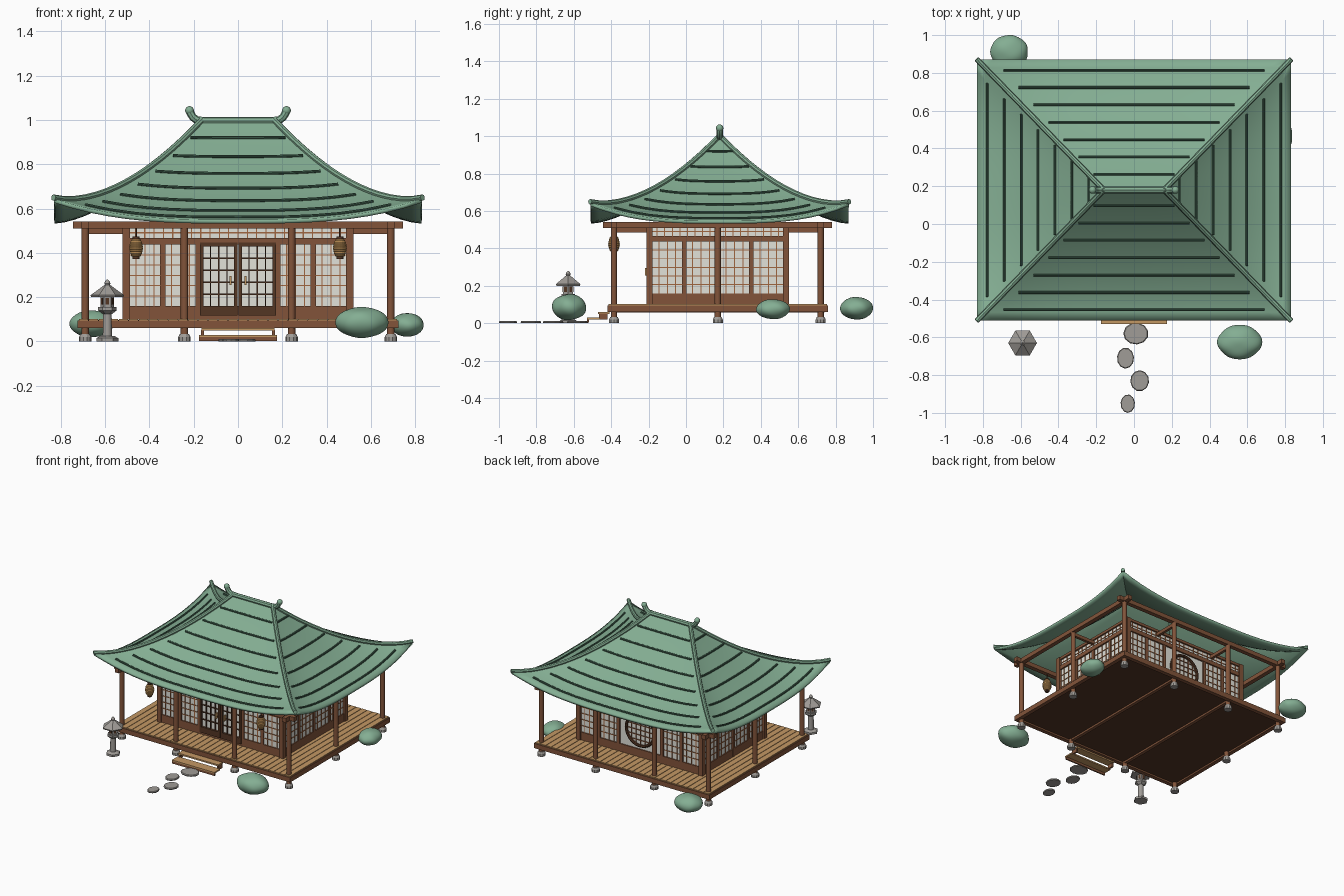
import bpy, bmesh, math, random
from mathutils import Vector, Matrix

if "Cube" in bpy.data.objects:
    bpy.data.objects.remove(bpy.data.objects["Cube"])

random.seed(4)
CY = 0.17  # building centre in y


def material(name, r, g, b):
    m = bpy.data.materials.new(name)
    lin = [((c / 255 + 0.055) / 1.055) ** 2.4 for c in (r, g, b)]
    m.diffuse_color = (*lin, 1)
    m.use_nodes = True
    m.node_tree.nodes["Principled BSDF"].inputs["Base Color"].default_value = m.diffuse_color
    return m


GREEN = material("sage green", 132, 174, 147)
DARK_GREEN = material("dark green", 66, 98, 80)
BROWN = material("brown wood", 130, 84, 58)
LATTICE = material("light brown wood", 160, 102, 64)
DARK = material("dark wood", 84, 54, 36)
TAN = material("tan planks", 196, 152, 100)
PAPER = material("paper white", 226, 226, 218)
STONE = material("grey stone", 160, 156, 151)
AMBER = material("amber paper", 218, 166, 100)


def finish(bm, name, mat, smooth=False):
    me = bpy.data.meshes.new(name)
    bm.to_mesh(me)
    bm.free()
    me.materials.append(mat)
    ob = bpy.data.objects.new(name, me)
    bpy.context.collection.objects.link(ob)
    if smooth:
        smooth_by_angle(ob)
    return ob


def smooth_by_angle(ob):
    bpy.ops.object.select_all(action='DESELECT')
    ob.select_set(True)
    bpy.context.view_layer.objects.active = ob
    bpy.ops.object.shade_smooth_by_angle(angle=math.radians(35))


batches = {}


def box(name, mat, x0, x1, y0, y1, z0, z1):
    """Add a box to the named part."""
    bm = batches.setdefault(name, (bmesh.new(), mat))[0]
    mid = Vector((x0 + x1, y0 + y1, z0 + z1)) / 2
    size = (abs(x1 - x0), abs(y1 - y0), abs(z1 - z0), 1)
    bmesh.ops.create_cube(bm, size=1, matrix=Matrix.Translation(mid) @ Matrix.Diagonal(size))


def lathe(name, mat, profile, n, loc, smooth=True, sx=1, sy=1, turn=0):
    """Turn (radius, z) points around z, capped at both ends."""
    bm = bmesh.new()
    rings = []
    for r, z in profile:
        angles = [turn + 2 * math.pi * i / n for i in range(n)]
        rings.append([bm.verts.new((loc[0] + r * sx * math.cos(a), loc[1] + r * sy * math.sin(a),
                                    loc[2] + z)) for a in angles])
    for a, b in zip(rings, rings[1:]):
        for i in range(n):
            bm.faces.new((a[i], a[(i + 1) % n], b[(i + 1) % n], b[i]))
    bm.faces.new(rings[0][::-1])
    bm.faces.new(rings[-1])
    return finish(bm, name, mat, smooth)


def tubes(name, mat, paths, radius):
    cu = bpy.data.curves.new(name, 'CURVE')
    cu.dimensions = '3D'
    cu.bevel_depth, cu.bevel_resolution, cu.use_fill_caps = radius, 2, True
    for path in paths:
        sp = cu.splines.new('POLY')
        sp.points.add(len(path) - 1)
        for p, co in zip(sp.points, path):
            p.co = (*co, 1)
    cu.materials.append(mat)
    ob = bpy.data.objects.new(name, cu)
    bpy.context.collection.objects.link(ob)
    bpy.ops.object.select_all(action='DESELECT')
    ob.select_set(True)
    bpy.context.view_layer.objects.active = ob
    bpy.ops.object.convert(target='MESH')
    smooth_by_angle(bpy.context.object)


# Curved hip roof: t runs from ridge to eave, s across each slope
def roof_point(side, t, s, up=0):
    sign = 1 if side % 2 else -1
    lx, ly = 0.16 + 0.67 * t, 0.69 * t
    x, y = (s * lx, sign * ly) if side < 2 else (sign * lx, s * ly)
    z = 0.55 + 0.45 * max(0, 1 - t) ** 1.6 + 0.095 * t ** 2 * abs(s) ** 3
    return Vector((x, y + 0.18, z + up))


bm = bmesh.new()
NT, NS = 16, 20
for side in range(4):
    g = [[bm.verts.new(roof_point(side, i / NT, 2 * j / NS - 1)) for j in range(NS + 1)]
         for i in range(NT + 1)]
    for i in range(NT):
        for j in range(NS):
            bm.faces.new((g[i][j], g[i][j + 1], g[i + 1][j + 1], g[i + 1][j]))
bmesh.ops.remove_doubles(bm, verts=bm.verts, dist=1e-5)
bmesh.ops.dissolve_degenerate(bm, edges=bm.edges, dist=1e-5)
for f in bm.faces:
    f.normal_update()
    if f.normal.z < 0:
        f.normal_flip()
roof = finish(bm, "roof", GREEN, True)
sol = roof.modifiers.new("thickness", 'SOLIDIFY')
sol.thickness, sol.offset = 0.018, -1

# Roof courses, hip ridges and top ridge with upturned ends
tubes("roof_courses", DARK_GREEN,
      [[roof_point(k, 0.12 + 0.1333 * i, 0.89 * j / 6, 0.003) for j in range(-6, 7)]
       for k in range(4) for i in range(7)], 0.007)
tubes("hip_ridges", GREEN, [[roof_point(k, i / 14 * 1.005, s, 0.004) for i in range(15)]
                            for k in (0, 1) for s in (-1, 1)], 0.014)
horn = [(0.16, 0.996), (0.185, 0.999), (0.203, 1.012), (0.214, 1.03), (0.219, 1.044)]
tubes("top_ridge", GREEN, [[(-x, 0.18, z) for x, z in horn[::-1]] + [(x, 0.18, z) for x, z in horn]], 0.018)
for s in (-1, 1):
    ball = [(0.02 * math.cos(a), 0.02 * math.sin(a)) for a in [math.pi * (i / 8 - 0.5) for i in range(9)]]
    lathe("ridge_end", GREEN, ball, 12, (s * 0.219, 0.18, 1.043))

# Veranda: underfloor, planks, rim and joists
box("underfloor", DARK, -0.71, 0.71, -0.41, 0.75, 0.072, 0.096)
for i in range(32):
    x = -0.72 + 0.045 * i
    box("deck_planks", TAN, x + 0.002, x + 0.043, -0.415, 0.755, 0.094, 0.102)
for y in (-0.405, 0.745):
    box("deck_rim", BROWN, -0.725, 0.725, y - 0.015, y + 0.015, 0.06, 0.095)
for x in (-0.71, 0.71):
    box("deck_rim", BROWN, x - 0.015, x + 0.015, -0.41, 0.75, 0.06, 0.095)
for x in (-0.24, 0.24):
    box("joists", BROWN, x - 0.012, x + 0.012, -0.4, 0.74, 0.058, 0.075)

# Posts on stone feet, top beams, ties to the wall
post_spots = [(x, y) for y in (-0.385, 0.72) for x in (-0.69, -0.242, 0.242, 0.69)]
for x, y in post_spots + [(-0.69, CY), (0.69, CY)]:
    lathe("post", BROWN, [(0.017, 0.03), (0.017, 0.52)], 12, (x, y, 0))
    lathe("post_foot", STONE, [(0.028, 0), (0.028, 0.02), (0.021, 0.034)], 10, (x, y, 0), False)
for y in (-0.385, 0.72):
    box("top_beams", BROWN, -0.745, 0.745, y - 0.016, y + 0.016, 0.51, 0.542)
    for x in (-0.242, 0.242):
        box("tie_beams", BROWN, x - 0.01, x + 0.01, y, -0.2 if y < 0 else 0.54, 0.485, 0.51)
for x in (-0.69, 0.69):
    box("top_beams", BROWN, x - 0.016, x + 0.016, -0.445, 0.78, 0.51, 0.542)
    box("tie_beams", BROWN, x, math.copysign(0.5, x), CY - 0.01, CY + 0.01, 0.485, 0.51)

# Walls: paper core with timber and lattice plates on each face
HX, HY = 0.505, 0.365
box("paper_walls", PAPER, -HX, HX, CY - HY, CY + HY, 0.1, 0.53)


def plate(face, name, mat, u0, u1, z0, z1, d, d0=-0.004):
    """Box on a wall face: u along the wall, d outwards."""
    if face in "FB":
        s = -1 if face == "F" else 1
        box(name, mat, u0, u1, CY + s * (HY + d0), CY + s * (HY + d), z0, z1)
    else:
        s = -1 if face == "L" else 1
        box(name, mat, s * (HX + d0), s * (HX + d), CY + u0, CY + u1, z0, z1)


def lattice(face, name, mat, u0, u1, z0, z1, nu, nz, d, w=0.0025):
    for i in range(1, nu):
        u = u0 + (u1 - u0) * i / nu
        plate(face, name, mat, u - w, u + w, z0, z1, d)
    for i in range(1, nz):
        z = z0 + (z1 - z0) * i / nz
        plate(face, name, mat, u0, u1, z - w, z + w, d)


for face in "FBLR":
    h = HX if face in "FB" else HY
    edges = [-0.5, -0.34, -0.18, 0.18, 0.34, 0.5] if face in "FB" else [-0.36, -0.18, 0, 0.18, 0.36]
    plate(face, "wall_sill", BROWN, -h, h, 0.1, 0.16, 0.008)
    plate(face, "wall_lintel", BROWN, -h, h, 0.437, 0.467, 0.012)
    plate(face, "wall_plate", BROWN, -h, h, 0.515, 0.535, 0.012)
    lattice(face, "transom_lattice", LATTICE, -h, h, 0.467, 0.515, round(h * 48), 2, 0.004)
    for u in edges[1:-1]:
        plate(face, "panel_stiles", BROWN, u - 0.012, u + 0.012, 0.1, 0.437, 0.009)
    for a, b in zip(edges, edges[1:]):
        if b - a < 0.3:
            lattice(face, "shoji_lattice", LATTICE, a, b, 0.16, 0.437, 4, 6, 0.004)
for x in (-0.505, 0.505):
    for y in (CY - HY, CY + HY):
        box("corner_columns", BROWN, x - 0.017, x + 0.017, y - 0.017, y + 0.017, 0.1, 0.535)

# Front double doors with handles
for s in (-1, 1):
    a, b = sorted((s * 0.002, s * 0.172))
    for u0, u1, z0, z1 in ((a, a + 0.016, 0.117, 0.445), (b - 0.016, b, 0.117, 0.445),
                           (a, b, 0.117, 0.16), (a, b, 0.43, 0.447)):
        plate("F", "door_frames", DARK, u0, u1, z0, z1, 0.016)
    lattice("F", "door_lattice", DARK, a + 0.01, b - 0.01, 0.16, 0.43, 4, 5, 0.008, 0.003)
    plate("F", "door_handles", TAN, s * 0.034 - 0.004, s * 0.034 + 0.004, 0.255, 0.295, 0.025)

# Round window in the back wall
yb = CY + HY
ring = [(0.115 * math.cos(a), yb + 0.004, 0.3 + 0.115 * math.sin(a))
        for a in [2 * math.pi * i / 40 for i in range(41)]]
tubes("round_window_frame", DARK, [ring], 0.011)
for o in (-0.075, -0.0375, 0, 0.0375, 0.075):
    c = math.sqrt(0.112 ** 2 - o * o)
    plate("B", "round_window_lattice", BROWN, o - 0.003, o + 0.003, 0.3 - c, 0.3 + c, 0.005)
    plate("B", "round_window_lattice", BROWN, -c, c, 0.297 + o, 0.303 + o, 0.005)

# Front steps
box("step_treads", TAN, -0.165, 0.165, -0.47, -0.41, 0.05, 0.061)
box("step_treads", TAN, -0.175, 0.175, -0.53, -0.46, 0.02, 0.03)
box("step_front", BROWN, -0.175, 0.175, -0.528, -0.518, 0.003, 0.022)
for x in (-0.16, 0.16):
    box("step_sides", BROWN, x - 0.006, x + 0.006, -0.465, -0.42, 0.02, 0.052)

for name, (bm, mat) in batches.items():
    finish(bm, name, mat)

# Hanging paper lanterns
for x in (-0.46, 0.46):
    ribs = [(0.032 * math.sin(math.pi * (0.17 + 0.66 * i / 16)) ** 0.7 * (1 if i % 2 else 0.91), -0.04 + 0.005 * i)
            for i in range(17)]
    lathe("paper_lantern", AMBER, ribs, 16, (x, -0.385, 0.423), False)
    for z in (-0.05, 0.038):
        lathe("lantern_cap", DARK, [(0.016, z), (0.016, z + 0.012)], 12, (x, -0.385, 0.423))
    lathe("lantern_cord", DARK, [(0.003, 0.47), (0.003, 0.515)], 6, (x, -0.385, 0))

# Stone lantern
spot = (-0.59, -0.63, 0)
lathe("stone_lantern_base", STONE, [(0.05, 0), (0.05, 0.015), (0.032, 0.025)], 6, spot, False)
lathe("stone_lantern_shaft", STONE, [(0.021, 0.02), (0.019, 0.13)], 12, spot)
lathe("stone_lantern_table", STONE, [(0.022, 0.125), (0.042, 0.14), (0.042, 0.155)], 6, spot, False)
lathe("stone_lantern_box", STONE, [(0.031, 0.155), (0.031, 0.206)], 6, spot, False)
bm = bmesh.new()
for i in range(6):
    m = Matrix.Translation(spot) @ Matrix.Rotation(math.radians(30 + 60 * i), 4, 'Z')
    bmesh.ops.create_cube(bm, size=1, matrix=m @ Matrix.Translation((0.026, 0, 0.181)) @ Matrix.Diagonal((0.006, 0.016, 0.03, 1)))
finish(bm, "stone_lantern_windows", DARK)
lathe("stone_lantern_roof", STONE, [(0.072, 0.2), (0.076, 0.209), (0.04, 0.235), (0.012, 0.256)], 6, spot, False)
lathe("stone_lantern_finial", STONE, [(0.009, 0.25), (0.014, 0.262), (0.011, 0.27), (0.003, 0.28)], 10, spot)

# Stepping stones
for x, y, rx, ry in ((0.01, -0.58, 0.067, 0.058), (-0.045, -0.71, 0.045, 0.056),
                     (0.03, -0.83, 0.05, 0.056), (-0.033, -0.951, 0.038, 0.049)):
    lathe("stepping_stone", STONE, [(0.97, 0), (1, 0.007), (0.92, 0.012)], 11, (x, y, 0), False, rx, ry, random.random())

# Bushes
for x, y, z, rx, ry, rz in ((0.56, -0.625, 0.086, 0.118, 0.092, 0.069), (0.765, 0.465, 0.075, 0.075, 0.09, 0.053),
                            (-0.66, 0.912, 0.08, 0.1, 0.088, 0.06)):
    bm = bmesh.new()
    bmesh.ops.create_icosphere(bm, subdivisions=4, radius=1)
    for v in bm.verts:
        c = v.co.copy()
        k = 1 + 0.03 * math.sin(4 * c.x + 9 * x) * math.cos(5 * c.y + 2 * c.z)
        v.co = (x + rx * c.x * k, y + ry * c.y * k, z + rz * c.z * k)
    finish(bm, "bush", GREEN, True)
